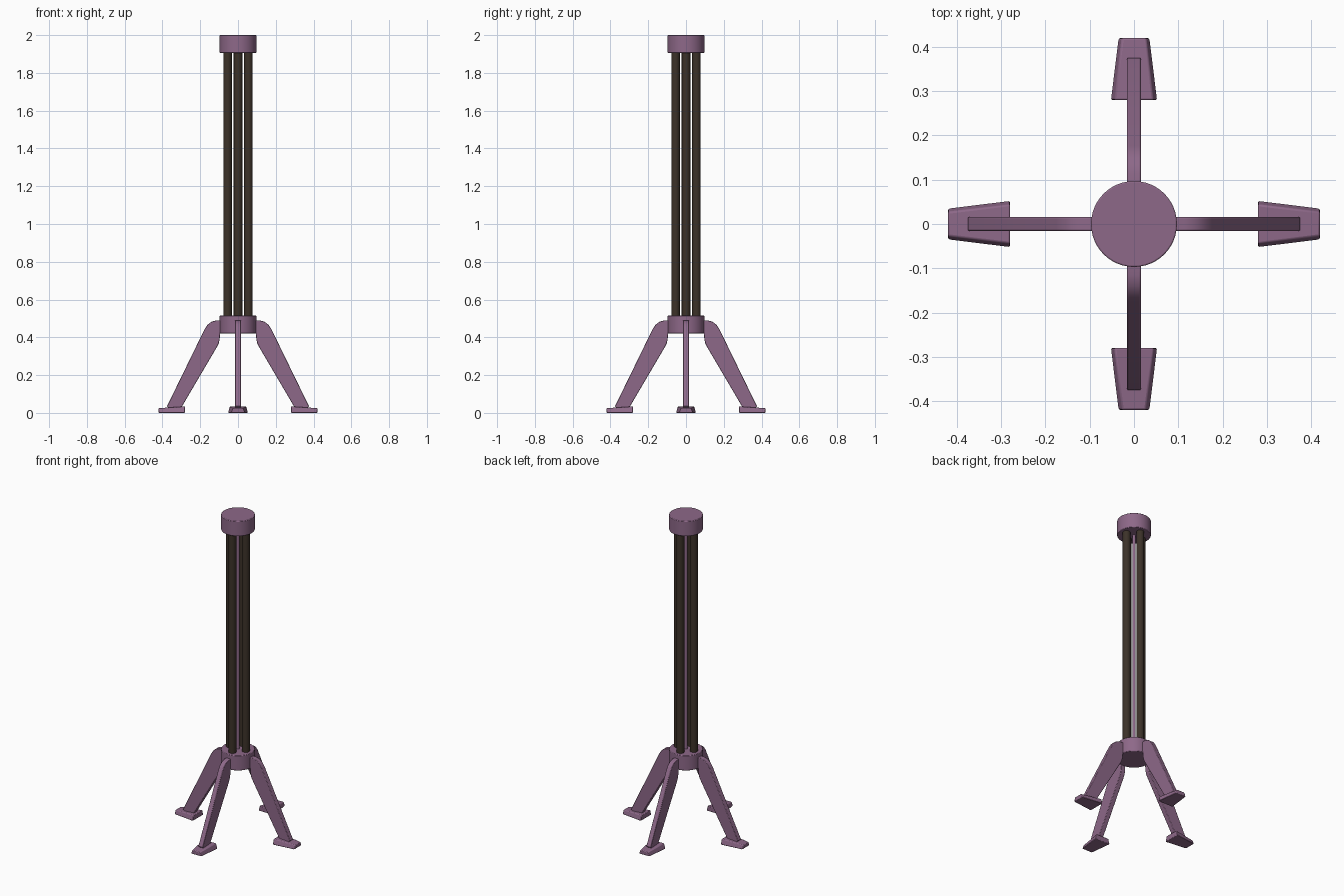
import bpy, bmesh, math
from mathutils import Matrix

if "Cube" in bpy.data.objects:
    bpy.data.objects.remove(bpy.data.objects["Cube"])


def material(name, rgb):
    m = bpy.data.materials.new(name)
    m.diffuse_color = (*rgb, 1)
    m.use_nodes = True
    m.node_tree.nodes["Principled BSDF"].inputs["Base Color"].default_value = m.diffuse_color
    return m


PURPLE = material("purple_paint", (0.27, 0.14, 0.25))
BROWN = material("dark_brown", (0.045, 0.032, 0.022))


def finish(ob, mat, bevel=0.0, segments=2):
    ob.data.materials.append(mat)
    if bevel:
        b = ob.modifiers.new("bevel", 'BEVEL')
        b.width, b.segments, b.limit_method = bevel, segments, 'ANGLE'
        b.angle_limit = math.radians(35)
    bpy.ops.object.select_all(action='DESELECT')
    bpy.context.view_layer.objects.active = ob
    ob.select_set(True)
    bpy.ops.object.shade_smooth_by_angle(angle=math.radians(35))


def cylinder(name, r, z0, z1, mat, x=0, y=0, sides=32, bevel=0.0):
    bpy.ops.mesh.primitive_cylinder_add(vertices=sides, radius=r, depth=z1 - z0,
                                        location=(x, y, (z0 + z1) / 2))
    ob = bpy.context.object
    ob.name = name
    finish(ob, mat, bevel)


def from_bmesh(name, bm, angle, mat, bevel):
    bmesh.ops.recalc_face_normals(bm, faces=bm.faces)
    bm.transform(Matrix.Rotation(angle, 4, 'Z'))
    me = bpy.data.meshes.new(name)
    bm.to_mesh(me)
    bm.free()
    ob = bpy.data.objects.new(name, me)
    bpy.context.collection.objects.link(ob)
    finish(ob, mat, bevel)


def leg(name, angle):
    # side profile of the bent leg, extruded to its thickness
    profile = [(0.07, 0.49), (0.115, 0.49), (0.14, 0.483), (0.16, 0.468), (0.176, 0.445),
               (0.376, 0.035), (0.36, 0.02), (0.305, 0.02), (0.296, 0.035), (0.112, 0.348),
               (0.102, 0.368), (0.097, 0.39), (0.095, 0.425), (0.07, 0.425)]
    bm = bmesh.new()
    f = bm.faces.new([bm.verts.new((x, -0.0155, z)) for x, z in profile])
    ext = bmesh.ops.extrude_face_region(bm, geom=[f])
    bmesh.ops.translate(bm, vec=(0, 0.031, 0),
                        verts=[v for v in ext["geom"] if isinstance(v, bmesh.types.BMVert)])
    from_bmesh(name, bm, angle, PURPLE, 0.003)


def foot(name, angle):
    # tapered wedge, wide toward the centre, thinner at the toe
    bm = bmesh.new()
    bmesh.ops.create_cube(bm, size=1)
    for v in bm.verts:
        outer, top = v.co.x > 0, v.co.z > 0
        side = math.copysign(1, v.co.y)
        half = (0.036 if outer else 0.053) - (0.009 if top else 0)
        v.co = (0.42 if outer else 0.28, side * half,
                (0.025 if outer else 0.034) if top else 0)
    from_bmesh(name, bm, angle, PURPLE, 0.004)


# hub and top cap
cylinder("base_hub", 0.097, 0.42, 0.515, PURPLE, sides=48, bevel=0.003)
cylinder("top_cap", 0.097, 1.905, 2.0, PURPLE, sides=48, bevel=0.003)
# thin core rod
cylinder("core_rod", 0.01, 0.5, 1.92, PURPLE, sides=16)

# tubes, legs and feet repeat on each axis
for i, side in enumerate(("right", "back", "left", "front")):
    a = i * math.pi / 2
    cylinder(side + "_tube", 0.0225, 0.5, 1.92, BROWN,
             0.0555 * math.cos(a), 0.0555 * math.sin(a), 24)
    leg(side + "_leg", a)
    foot(side + "_foot", a)
